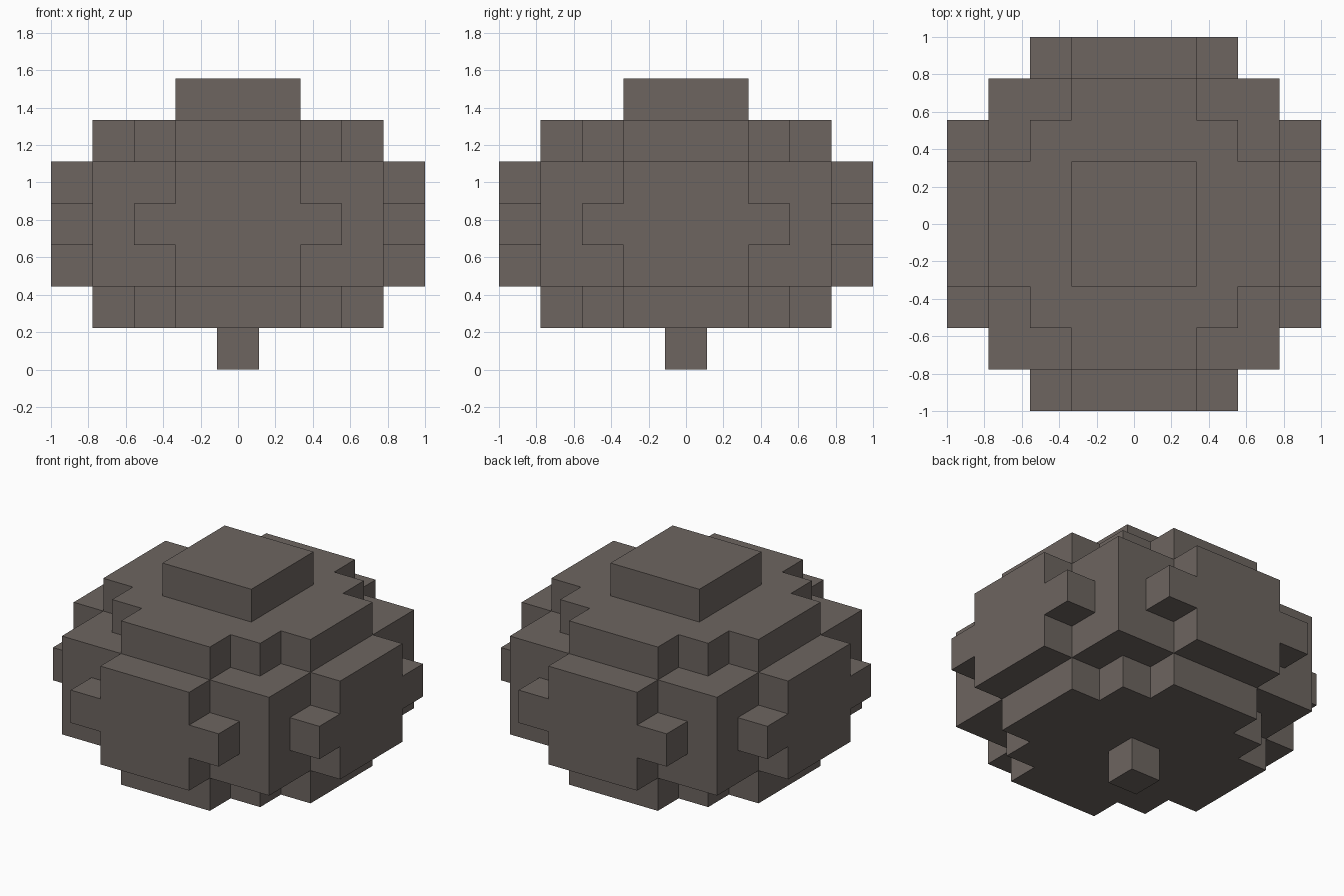
import bpy
import bmesh
from math import radians
from mathutils import Vector

cube = bpy.data.objects.get("Cube")
if cube:
    bpy.data.objects.remove(cube, do_unlink=True)

UNIT = 2 / 9          # edge of one block
MID = 3               # middle layer

stone = bpy.data.materials.new("grey_brown_stone")
stone.use_nodes = True
colour = (0.153, 0.130, 0.117, 1)
stone.diffuse_color = colour
stone.node_tree.nodes["Principled BSDF"].inputs["Base Color"].default_value = colour


def blocks(rule):
    """All block positions (x, y, layer) that satisfy the rule."""
    span = range(-4, 5)
    return {(x, y, z) for x in span for y in span for z in range(7) if rule(x, y, z)}


def tier(layer):
    """Square slab with stepped corners."""
    return blocks(lambda x, y, z: z == layer and max(abs(x), abs(y)) <= 3
                  and abs(x) + abs(y) <= 4)


def panel(axis, side):
    """Raised side plate with a small ear at each end."""
    def rule(*p):
        across, rise = abs(p[1 - axis]), abs(p[2] - MID)
        return p[axis] == 4 * side and rise <= 1 and across + rise <= 2
    return blocks(rule)


parts = {
    "stem": blocks(lambda x, y, z: z == 0 and x == y == 0),
    "lower_tier": tier(1),
    "body": blocks(lambda x, y, z: abs(z - MID) <= 1 and max(abs(x), abs(y)) <= 3),
    "upper_tier": tier(5),
    "top_cap": blocks(lambda x, y, z: z == 6 and max(abs(x), abs(y)) <= 1),
    "front_panel": panel(1, -1),
    "back_panel": panel(1, 1),
    "left_panel": panel(0, 1),
    "right_panel": panel(0, -1),
}
solid = set().union(*parts.values())


def build(name, cells):
    """Outer skin of a group of blocks, with flat areas merged."""
    bm = bmesh.new()
    for cell in cells:
        centre = Vector(cell) + Vector((0, 0, 0.5))
        for axis in range(3):
            for sign in (-1, 1):
                n = Vector((0, 0, 0))
                n[axis] = sign
                if tuple(int(c) for c in Vector(cell) + n) in solid:
                    continue
                u = Vector((0, 0, 0))
                u[(axis + 1) % 3] = 1
                v = n.cross(u)
                corners = (-u - v, u - v, u + v, v - u)
                bm.faces.new([bm.verts.new((centre + (n + c) / 2) * UNIT)
                              for c in corners])
    bmesh.ops.remove_doubles(bm, verts=bm.verts, dist=0.001)
    bmesh.ops.dissolve_limit(bm, angle_limit=radians(1), verts=bm.verts, edges=bm.edges)
    mesh = bpy.data.meshes.new(name)
    bm.to_mesh(mesh)
    bm.free()
    mesh.materials.append(stone)
    bpy.context.collection.objects.link(bpy.data.objects.new(name, mesh))


for name, cells in parts.items():
    build(name, cells)
